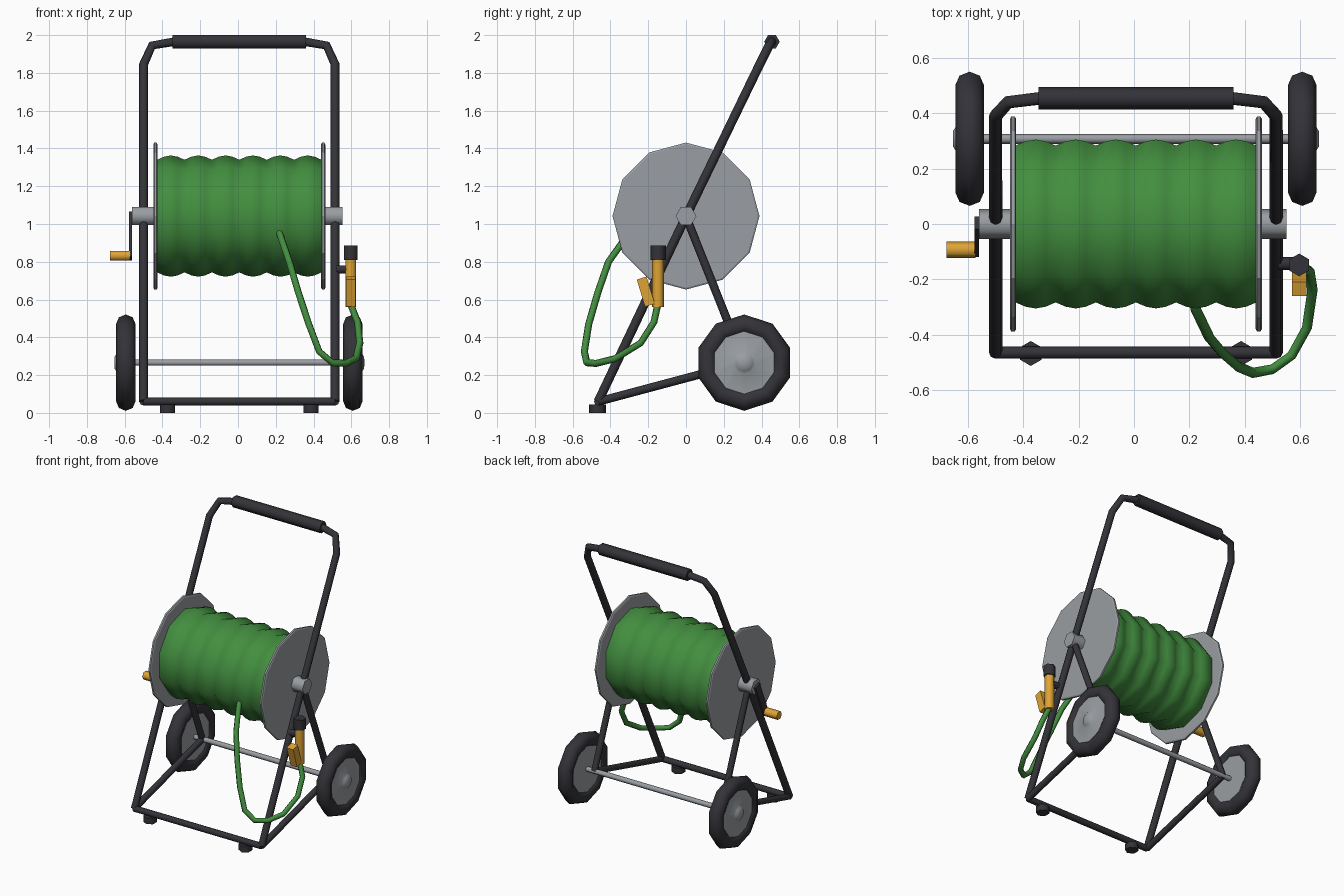
import bpy, bmesh, math
from mathutils import Vector, Matrix

if "Cube" in bpy.data.objects:
    bpy.data.objects.remove(bpy.data.objects["Cube"], do_unlink=True)


def material(name, rgb):
    m = bpy.data.materials.new(name)
    m.use_nodes = True
    m.diffuse_color = (*rgb, 1)
    m.node_tree.nodes["Principled BSDF"].inputs["Base Color"].default_value = (*rgb, 1)
    return m


DARK = material("dark_metal", (0.034, 0.033, 0.040))
GREY = material("grey_steel", (0.32, 0.34, 0.36))
GREEN = material("hose_green", (0.055, 0.27, 0.05))
YELLOW = material("brass_yellow", (0.74, 0.37, 0.035))

CX = 0.007            # middle of the cart
SIDE = 0.507          # half width of the frame
REEL = Vector((0, 0, 1.042))
AXLE = Vector((0, 0.308, 0.266))


def finish(obj, mat, angle):
    obj.data.materials.clear()
    obj.data.materials.append(mat)
    bpy.ops.object.select_all(action='DESELECT')
    obj.select_set(True)
    bpy.context.view_layer.objects.active = obj
    bpy.ops.object.shade_smooth_by_angle(angle=math.radians(angle))
    return obj


def add_mesh(name, bm, mat, angle):
    bmesh.ops.recalc_face_normals(bm, faces=bm.faces)
    mesh = bpy.data.meshes.new(name)
    bm.to_mesh(mesh)
    bm.free()
    obj = bpy.data.objects.new(name, mesh)
    bpy.context.collection.objects.link(obj)
    return finish(obj, mat, angle)


def lathe(name, profile, centre, mat, sides=6, axis='X', angle=65, closed=False):
    """Spin (distance along axis, radius) pairs; hexagons point along y."""
    bm = bmesh.new()
    phase = math.pi / 2 if sides == 6 else 0
    rings = []
    for a, r in profile:
        ring = []
        for i in range(sides):
            t = phase + math.tau * i / sides
            u, v = r * math.sin(t), r * math.cos(t)
            p = (a, u, v) if axis == 'X' else (v, u, a)
            ring.append(bm.verts.new(Vector(centre) + Vector(p)))
        rings.append(ring)
    pairs = list(zip(rings, rings[1:]))
    if closed:
        pairs.append((rings[-1], rings[0]))
    else:
        bm.faces.new(rings[0])
        bm.faces.new(rings[-1])
    for a, b in pairs:
        for i in range(sides):
            j = (i + 1) % sides
            bm.faces.new((a[i], a[j], b[j], b[i]))
    return add_mesh(name, bm, mat, angle)


def rod(name, start, end, radius, centre, mat, axis='X'):
    return lathe(name, [(start, radius), (end, radius)], centre, mat, axis=axis)


def tube(name, points, radius, mat, resolution=2):
    curve = bpy.data.curves.new(name, 'CURVE')
    curve.dimensions = '3D'
    curve.bevel_depth = radius
    curve.bevel_resolution = resolution
    curve.use_fill_caps = True
    spline = curve.splines.new('POLY')
    spline.points.add(len(points) - 1)
    for p, co in zip(spline.points, points):
        p.co = (*co, 1)
    obj = bpy.data.objects.new(name, curve)
    bpy.context.collection.objects.link(obj)
    bpy.ops.object.select_all(action='DESELECT')
    obj.select_set(True)
    bpy.context.view_layer.objects.active = obj
    bpy.ops.object.convert(target='MESH')
    return finish(bpy.context.object, mat, 65)


def box(name, size, centre, tilt, mat):
    bm = bmesh.new()
    bmesh.ops.create_cube(bm, size=1, matrix=Matrix.Translation(centre)
                          @ Matrix.Rotation(math.radians(tilt), 4, 'X')
                          @ Matrix.Diagonal((*size, 1)))
    return add_mesh(name, bm, mat, 30)


# Handle frame: both long side tubes and the bent top
half = [(SIDE, -0.465, 0.06), (SIDE, 0, 1.04), (SIDE, 0.39, 1.845),
        (0.462, 0.44, 1.945), (0.34, 0.455, 1.966)]
left = [(CX + x, y, z) for x, y, z in half]
right = [(CX - x, y, z) for x, y, z in reversed(half)]
tube("handle_frame", left + right, 0.024, DARK)
rod("handle_grip", CX - 0.353, CX + 0.353, 0.041, (0, 0.455, 1.965), DARK)

# Lower frame, feet and wheels, mirrored on both sides
tube("front_crossbar", [(CX - SIDE, -0.465, 0.06), (CX + SIDE, -0.465, 0.06)], 0.022, DARK)
rod("axle", CX - 0.62, CX + 0.62, 0.018, AXLE, GREY)
for side, s in (("left", 1), ("right", -1)):
    x = CX + s * SIDE
    tube(side + "_rear_leg", [(x, 0, 1.04), (x, AXLE.y, AXLE.z)], 0.022, DARK)
    tube(side + "_base_rail", [(x, -0.465, 0.06), (x, AXLE.y, AXLE.z)], 0.022, DARK)
    rod(side + "_foot", 0, 0.045, 0.045, (CX + s * 0.38, -0.468, 0), DARK, axis='Z')
    hub = AXLE + Vector((CX + s * 0.601, 0, 0))
    ring = [(0.052 * math.cos(k * math.tau / 8), 0.203 + 0.052 * math.sin(k * math.tau / 8))
            for k in range(8)]
    lathe(side + "_tyre", ring, hub, DARK, sides=10, angle=50, closed=True)
    disc = [(-0.036, 0.175), (0.036, 0.175), (0.04, 0.06), (0.05, 0.046), (0.06, 0.03), (0.061, 0.004)]
    lathe(side + "_wheel_disc", [(s * a, r) for a, r in disc], hub, GREY, sides=10, angle=60)

    # Reel flange with a softened rim
    rim = [(-0.011, 0.38), (-0.006, 0.389), (0.006, 0.389), (0.011, 0.38)]
    lathe(side + "_reel_flange", rim, REEL + Vector((CX + s * 0.444, 0, 0)), GREY,
          sides=12, angle=25)

# Reel shaft and the wound hose with six rounded turns
rod("reel_shaft", -0.56, 0.552, 0.055, REEL, GREY)
turns, steps, length = 6, 4, 0.87
wound = []
for k in range(turns * steps + 1):
    wave = abs(math.sin(math.pi * k / steps))
    wound.append((CX - length / 2 + length * k / (turns * steps), 0.298 + 0.023 * wave))
lathe("wound_hose", wound, REEL, GREEN, sides=10, angle=50)

# Crank
box("crank_arm", (0.016, 0.05, 0.26), (-0.568, -0.046, 0.937), -23, DARK)
rod("crank_knob", -0.678, -0.572, 0.03, (0, -0.093, 0.832), YELLOW)

# Loose hose hanging down and rising to the nozzle
tube("loose_hose", [(0.215, -0.27, 0.97), (0.224, -0.31, 0.94), (0.272, -0.41, 0.80),
                    (0.32, -0.467, 0.636), (0.375, -0.515, 0.47), (0.43, -0.538, 0.325),
                    (0.50, -0.525, 0.265), (0.57, -0.475, 0.262), (0.625, -0.375, 0.287),
                    (0.645, -0.24, 0.37), (0.634, -0.17, 0.48), (0.598, -0.15, 0.57)],
     0.019, GREEN, resolution=1)

# Nozzle held on a clip
NOZZLE = (0.597, -0.148, 0)
rod("nozzle_body", 0.56, 0.82, 0.032, NOZZLE, YELLOW, axis='Z')
rod("nozzle_tip", 0.81, 0.885, 0.041, NOZZLE, DARK, axis='Z')
box("nozzle_trigger", (0.052, 0.054, 0.15), (0.597, -0.213, 0.642), 17, YELLOW)
rod("nozzle_clip", 0.52, 0.59, 0.024, (0, -0.143, 0.76), DARK)
